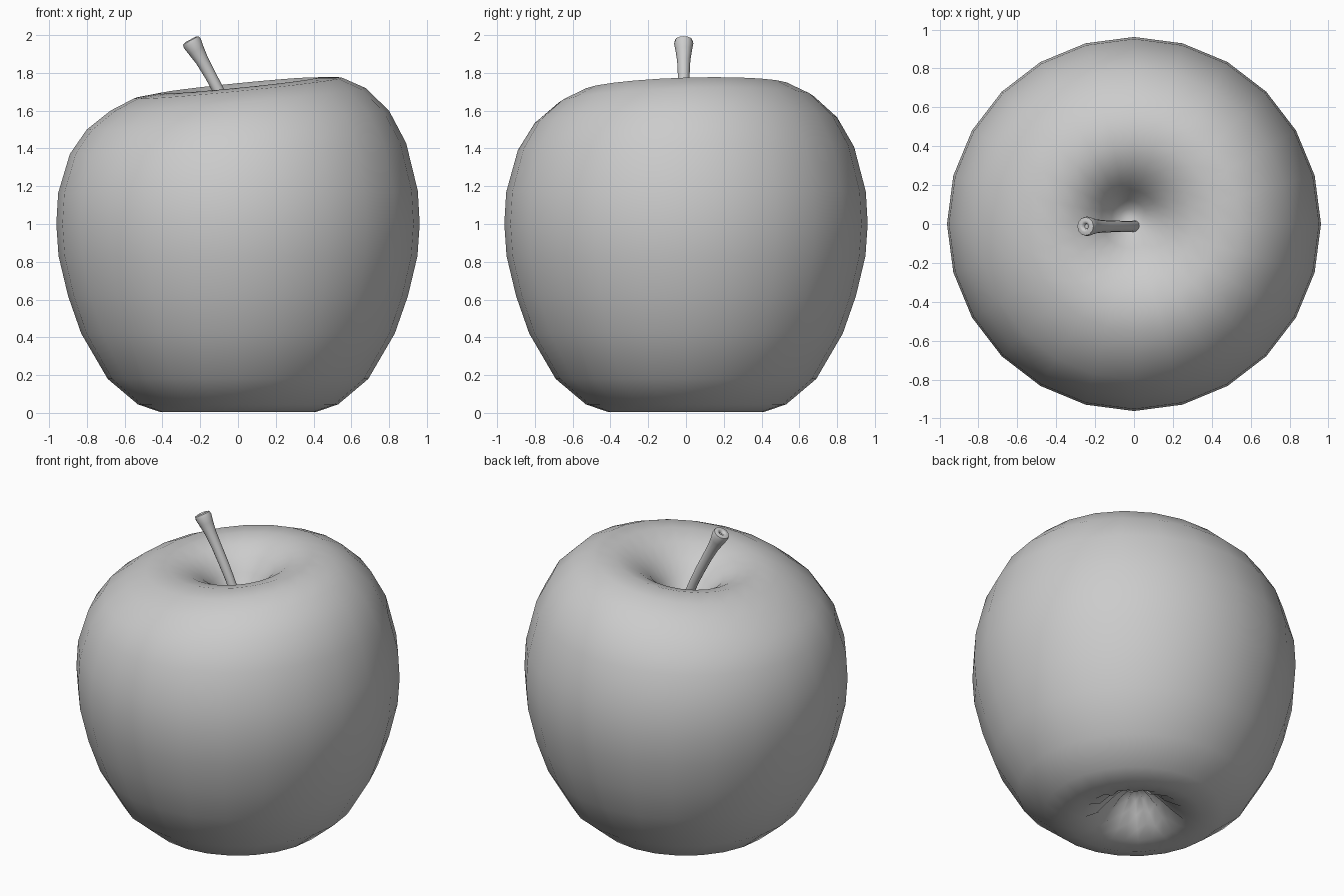
import bpy, bmesh
from math import sin, cos, pi
from mathutils import Vector

cube = bpy.data.objects.get("Cube")
if cube:
    bpy.data.objects.remove(cube)

# One plain grey for everything
grey = bpy.data.materials.new("plain_grey")
grey.use_nodes = True
GREY = (0.6, 0.6, 0.6, 1)
grey.diffuse_color = GREY
grey.node_tree.nodes["Principled BSDF"].inputs["Base Color"].default_value = GREY


def loft(name, rings, first, last, angle):
    """Skin a list of point rings, closing both ends with a fan to a point."""
    bm = bmesh.new()
    rows = [[bm.verts.new(p) for p in ring] for ring in rings]
    n = len(rows[0])
    for low, high in zip(rows, rows[1:]):
        for i in range(n):
            j = (i + 1) % n
            bm.faces.new((low[i], low[j], high[j], high[i]))
    for row, tip in ((rows[0], first), (rows[-1], last)):
        v = bm.verts.new(tip)
        for i in range(n):
            bm.faces.new((row[i], row[(i + 1) % n], v))
    bmesh.ops.recalc_face_normals(bm, faces=bm.faces)
    mesh = bpy.data.meshes.new(name)
    bm.to_mesh(mesh)
    bm.free()
    mesh.materials.append(grey)
    obj = bpy.data.objects.new(name, mesh)
    bpy.context.collection.objects.link(obj)
    bpy.ops.object.select_all(action="DESELECT")
    obj.select_set(True)
    bpy.context.view_layer.objects.active = obj
    bpy.ops.object.shade_smooth_by_angle(angle=angle)
    return obj


# Fruit: half profile (radius, height) from the puckered base to the stem hollow
SEGMENTS = 24
profile = [(.05, .21), (.1, .19), (.16, .13), (.22, .065), (.3, .02), (.41, .004),
           (.53, .045), (.69, .18), (.83, .42), (.9, .62), (.95, .83), (.962, 1.0),
           (.952, 1.17), (.89, 1.4), (.8, 1.55), (.675, 1.66), (.55, 1.72),
           (.42, 1.733), (.31, 1.70), (.22, 1.645), (.15, 1.57), (.09, 1.49), (.04, 1.45)]


def fruit_point(r, z, i):
    a = 2 * pi * i / SEGMENTS
    # alternating ribs in the base dimple
    if z < .2 and r < .25:
        z += .018 * (-1) ** i
    x, y = r * cos(a), r * sin(a)
    # the top leans up to the left, and its hollow sits off centre
    lean = min(1, max(0, (z - 1) / .7)) ** 2
    z += lean * (.1 * x + .03 * y)
    if z > 1.4 and r < .4:
        x -= .08 * (.4 - r)
        y += .1 * (.4 - r)
    return Vector((x, y, z))


rings = [[fruit_point(r, z, i) for i in range(SEGMENTS)] for r, z in profile]
loft("fruit_body", rings, (0, 0, .215), (-.03, .04, 1.44), pi)

# Stem: bent tube that flares to a dimpled tip; stations are (x, z, radius)
stations = [(.015, 1.42, .03), (-.02, 1.53, .028), (-.055, 1.61, .028), (-.1, 1.70, .03),
            (-.145, 1.785, .031), (-.19, 1.865, .035), (-.222, 1.92, .044),
            (-.241, 1.955, .051), (-.25, 1.972, .047), (-.252, 1.977, .03),
            (-.251, 1.974, .018), (-.243, 1.96, .012)]
SIDES = 12
centres = [Vector((x, -.012, z)) for x, z, r in stations]
rings = []
for k, (x, z, r) in enumerate(stations):
    k = min(k, 7)
    along = (centres[k + 1] - centres[max(k - 1, 0)]).normalized()
    side = Vector((0, 1, 0))
    up = along.cross(side)
    c = Vector((x, -.012, z))
    rings.append([c + r * (cos(2 * pi * i / SIDES) * side + sin(2 * pi * i / SIDES) * up)
                  for i in range(SIDES)])
loft("stem", rings, centres[0], centres[-1], pi / 3)
